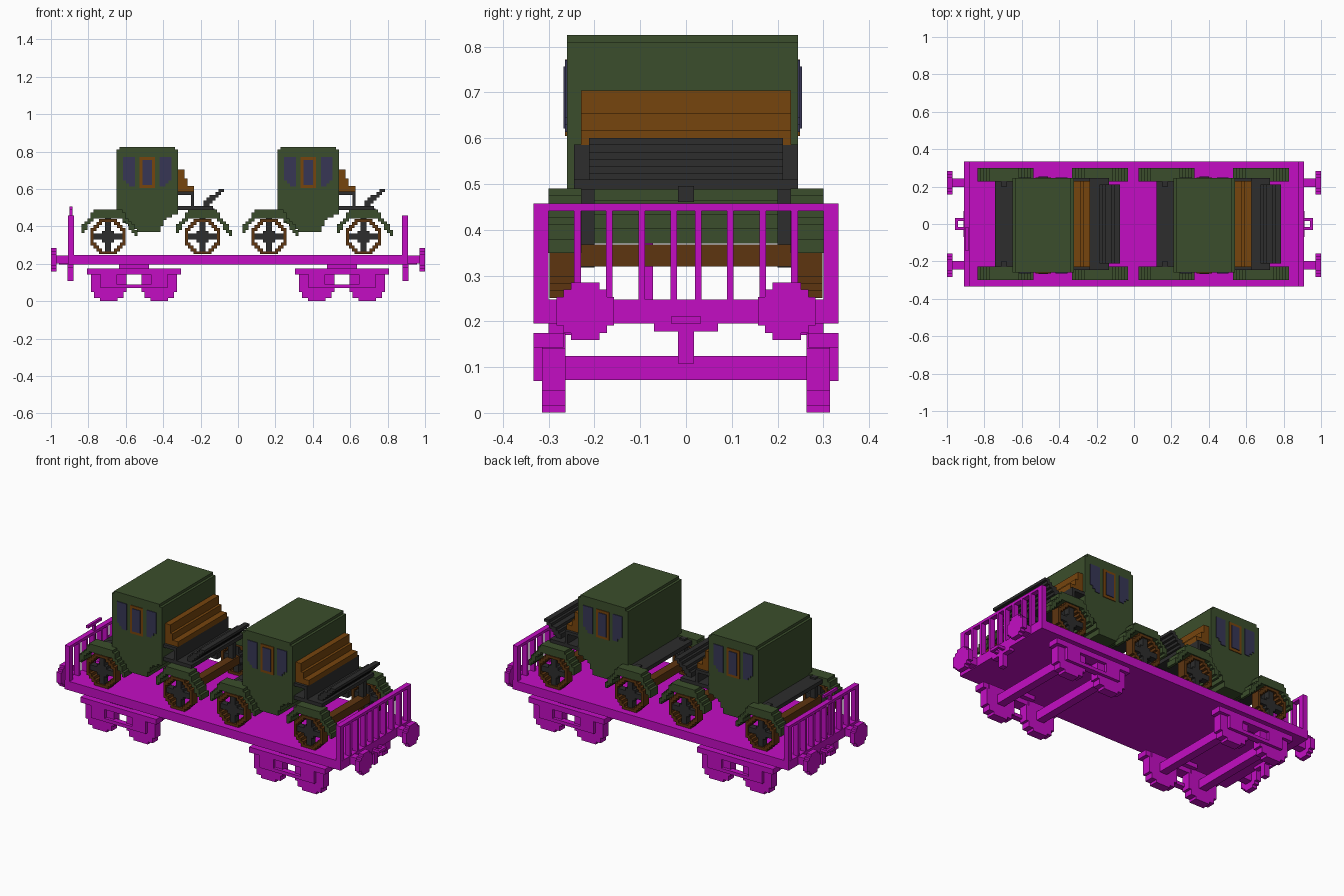
import bpy, bmesh, math
from mathutils import Vector

if "Cube" in bpy.data.objects:
    bpy.data.objects.remove(bpy.data.objects["Cube"])

V = 0.0157  # size of one step


def material(name, rgb):
    m = bpy.data.materials.new(name)
    m.use_nodes = True
    m.diffuse_color = (*rgb, 1)
    m.node_tree.nodes["Principled BSDF"].inputs["Base Color"].default_value = (*rgb, 1)
    return m


MAGENTA = material("magenta", (0.55, 0.004, 0.55))
GREEN = material("coach green", (0.044, 0.076, 0.025))
BROWN = material("seat brown", (0.180, 0.058, 0.004))
WOOD = material("dark wood", (0.110, 0.035, 0.005))
BLACK = material("charcoal", (0.026, 0.026, 0.026))
GLASS = material("window blue", (0.038, 0.037, 0.090))


def finish(name, bm, mat):
    bmesh.ops.recalc_face_normals(bm, faces=bm.faces)
    mesh = bpy.data.meshes.new(name)
    bm.to_mesh(mesh)
    bm.free()
    mesh.materials.append(mat)
    ob = bpy.data.objects.new(name, mesh)
    bpy.context.collection.objects.link(ob)
    return ob


def box(name, x, y, z, mat):
    """Box from (min, max) pairs, in any order."""
    bm = bmesh.new()
    bmesh.ops.create_cube(bm, size=1)
    for v in bm.verts:
        v.co = Vector([(a + b) / 2 + c * abs(b - a) for (a, b), c in zip((x, y, z), v.co)])
    return finish(name, bm, mat)


def stepped(name, inside, n, origin, depth, mat, axis="y"):
    """Stepped outline on a grid of cells, extruded along x or y.
    inside(u, w) is asked at each cell centre, in cells from origin."""
    bm = bmesh.new()
    place = (lambda u, w, d: (u, d, w)) if axis == "y" else (lambda u, w, d: (d, u, w))
    for i in range(-n, n):
        for j in range(-n, n):
            if inside(i + 0.5, j + 0.5):
                bm.faces.new([bm.verts.new(place(origin[0] + a * V, origin[1] + b * V, depth[0]))
                              for a, b in ((i, j), (i + 1, j), (i + 1, j + 1), (i, j + 1))])
    bmesh.ops.remove_doubles(bm, verts=bm.verts, dist=1e-5)
    ext = bmesh.ops.extrude_face_region(bm, geom=bm.faces[:], use_keep_orig=True)
    moved = [g for g in ext["geom"] if isinstance(g, bmesh.types.BMVert)]
    bmesh.ops.translate(bm, verts=moved, vec=place(0, 0, depth[1] - depth[0]))
    return finish(name, bm, mat)


def disc(r):
    return lambda u, w: math.hypot(u, w) < r


# ---------- Wagon ----------
box("wagon_deck", (-0.91, 0.91), (-0.333, 0.333), (0.195, 0.248), MAGENTA)

POSTS = [(0.020, 0.034), (0.089, 0.104), (0.160, 0.175), (0.229, 0.245), (0.300, 0.333)]
for s, end in ((-1, "rear"), (1, "front")):
    # End railing
    rx = (s * 0.878, s * 0.909)
    box(end + "_rail_top", rx, (-0.333, 0.333), (0.441, 0.457), MAGENTA)
    for t in (-1, 1):
        for a, b in POSTS:
            box(end + "_rail_post", rx, (t * a, t * b), (0.24, 0.445), MAGENTA)
        # Buffers
        stepped(end + "_buffer_head", disc(4.1), 5, (t * 0.22, 0.222),
                (s * 0.97, s * 1.0), MAGENTA, "x")
        box(end + "_buffer_stem", (s * 0.9, s * 0.98), (t * 0.197, t * 0.243), (0.2, 0.245), MAGENTA)
        box(end + "_coupler_link", (s * 0.9, s * 0.957), (t * 0.017, t * 0.033), (0.195, 0.211), MAGENTA)
    # Coupler
    box(end + "_coupler_loop", (s * 0.942, s * 0.957), (-0.033, 0.033), (0.195, 0.211), MAGENTA)
    box(end + "_coupler_bar", (s * 0.88, s * 0.912), (-0.07, 0.07), (0.178, 0.197), MAGENTA)
    box(end + "_coupler_hook", (s * 0.88, s * 0.912), (-0.017, 0.017), (0.108, 0.2), MAGENTA)

    # Bogie
    cx = s * 0.556
    for t in (-1, 1):
        side = (t * 0.298, t * 0.333)
        box(end + "_bogie_beam", (cx - 0.25, cx + 0.25), (t * 0.268, t * 0.333), (0.143, 0.175), MAGENTA)
        box(end + "_bogie_link", (cx - 0.1, cx + 0.1), side, (0.07, 0.09), MAGENTA)
        box(end + "_bogie_bolster", (cx - 0.08, cx + 0.08), (t * 0.24, t * 0.3), (0.17, 0.2), MAGENTA)
        for w in (-0.135, 0.135):
            box(end + "_axle_box", (cx + w - 0.045, cx + w + 0.045), side, (0.07, 0.15), MAGENTA)
            stepped(end + "_bogie_wheel", lambda u, v: disc(6.4)(u, v) and v < 5, 7,
                    (cx + w, 0.095), (t * 0.263, t * 0.315), MAGENTA)
    for w in (-0.135, 0.135):
        box(end + "_bogie_axle", (cx + w - 0.024, cx + w + 0.024), (-0.27, 0.27), (0.072, 0.124), MAGENTA)

# Hand brake at the rear end
box("brake_post", (-0.9, -0.885), (-0.09, -0.072), (0.24, 0.495), MAGENTA)
box("brake_handle", (-0.9, -0.885), (-0.145, -0.017), (0.49, 0.506), MAGENTA)

# ---------- Coaches ----------
# Body outline: first and last column for the lowest steps
BELLY = [(7, 15), (6, 15), (4, 16), (2, 16), (2, 17), (1, 19)]
BODY_Y = (-0.26, 0.245)


def body_shape(u, w):
    row = int(math.floor(w))
    if not 0 <= row < 29:
        return False
    a, b = BELLY[row] if row < len(BELLY) else ((1, 20) if row == 28 else (0, 21))
    return a < u < b


def tyre(u, w):
    return 4.75 < math.hypot(u, w) < 6.3


def spokes(u, w):
    r = math.hypot(u, w)
    return r <= 4.75 and (abs(u) < 1 or abs(w) < 1 or r < 2.5)


def fender(u, w):
    top = -1.35 * max(0, abs(u) - 4.5)
    return -9 < u < 9.6 and top - 2.7 < w <= top


def side_window(sign):
    # Pane with its outer lower corner stepped away
    return lambda u, w: abs(u) < 2 and abs(w) < 5 and not (
        sign * u > 1 and w < -3 or sign * u > 0 and w < -4)


def coach(dx, tag):
    def b(part, x, y, z, mat):
        return box(tag + part, (x[0] + dx, x[1] + dx), y, z, mat)

    def st(part, shape, n, x, z, y, mat):
        return stepped(tag + part, shape, n, (x + dx, z), y, mat)

    st("body", body_shape, 30, -0.65, 0.37, BODY_Y, GREEN)

    # Windows and door on both sides
    for y, t in ((BODY_Y[0], -1), (BODY_Y[1], 1)):
        plate = (y, y + t * 0.004)
        st("rear_window", side_window(-1), 6, -0.583, 0.692, plate, GLASS)
        st("front_window", side_window(1), 6, -0.387, 0.692, plate, GLASS)
        b("door_frame", (-0.527, -0.443), plate, (0.605, 0.772), BROWN)
        b("door_window", (-0.511, -0.459), (y, y + t * 0.008), (0.621, 0.756), GLASS)

    # Driver's seat
    b("seat_back", (-0.325, -0.286), (-0.229, 0.229), (0.575, 0.704), BROWN)
    b("seat_cushion_back", (-0.29, -0.27), (-0.229, 0.229), (0.575, 0.655), BROWN)
    b("seat", (-0.29, -0.234), (-0.229, 0.229), (0.585, 0.617), BROWN)
    b("seat_base", (-0.325, -0.234), (-0.245, 0.245), (0.568, 0.586), BLACK)
    b("seat_panel", (-0.25, -0.234), (-0.245, 0.245), (0.5, 0.58), BLACK)
    b("driver_floor", (-0.33, -0.135), (-0.245, 0.245), (0.488, 0.51), BLACK)
    b("pole_socket", (-0.2, -0.125), (-0.017, 0.017), (0.46, 0.495), BLACK)
    st("footboard", lambda u, w: 0 < u < 7 and abs(w - 0.9 * u) < 1.3 and -1 < w < 6,
       8, -0.184, 0.506, (-0.212, 0.212), BLACK)

    # Rear platform
    b("rear_platform", (-0.742, -0.64), (-0.23, 0.23), (0.457, 0.48), BLACK)

    # Wheels, axles and fenders
    for x, end in ((-0.695, "rear_"), (-0.19, "front_")):
        b(end + "axle", (x - 0.024, x + 0.024), (-0.25, 0.25), (0.32, 0.368), WOOD)
        for t in (-1, 1):
            st(end + "tyre", tyre, 7, x, 0.345, (t * 0.245, t * 0.298), WOOD)
            st(end + "spokes", spokes, 7, x, 0.345, (t * 0.252, t * 0.29), BLACK)
            b(end + "spring", (x - 0.016, x + 0.016), (t * 0.2, t * 0.229), (0.318, 0.49), BLACK)
            st(end + "fender", fender, 11, x, 0.49, (t * 0.228, t * 0.3), GREEN)


coach(0.0, "rear_coach_")
coach(0.861, "front_coach_")
